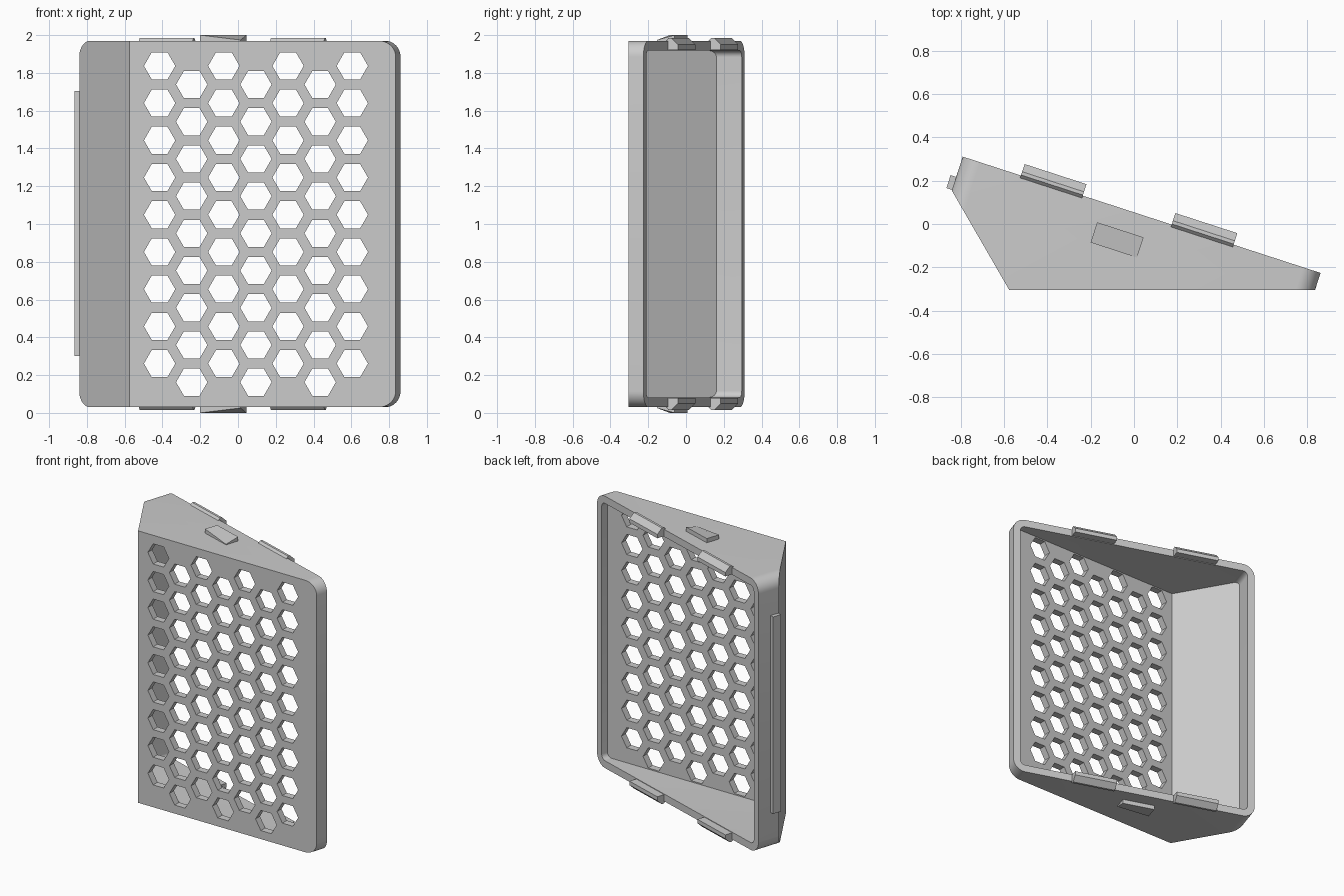
import bpy, bmesh, math
from mathutils import Vector

if "Cube" in bpy.data.objects:
    bpy.data.objects.remove(bpy.data.objects["Cube"], do_unlink=True)

grey = bpy.data.materials.new("light_grey_plastic")
grey.use_nodes = True
grey.diffuse_color = (0.6, 0.6, 0.6, 1)
grey.node_tree.nodes["Principled BSDF"].inputs["Base Color"].default_value = (0.6, 0.6, 0.6, 1)

TILT = math.radians(18)
C, S = math.cos(TILT), math.sin(TILT)


def local(u, v, z):
    """Point in the frame of the tilted open back: u along it, v out of it."""
    return Vector((u * C + v * S, -u * S + v * C, z))


def add_prism(bm, points, lo, hi, place):
    """Extrude a 2D outline from lo to hi; place(a, b, t) gives the position."""
    rings = [[bm.verts.new(place(a, b, t)) for a, b in points] for t in (lo, hi)]
    for ring in rings:
        bm.faces.new(ring)
    n = len(points)
    for i in range(n):
        j = (i + 1) % n
        bm.faces.new((rings[0][i], rings[0][j], rings[1][j], rings[1][i]))


def finish(name, bm):
    bmesh.ops.recalc_face_normals(bm, faces=bm.faces)
    mesh = bpy.data.meshes.new(name)
    bm.to_mesh(mesh)
    bm.free()
    mesh.materials.append(grey)
    obj = bpy.data.objects.new(name, mesh)
    bpy.context.collection.objects.link(obj)
    return obj


def prism(name, points, lo, hi, place):
    bm = bmesh.new()
    add_prism(bm, points, lo, hi, place)
    return finish(name, bm)


def select(obj):
    bpy.ops.object.select_all(action="DESELECT")
    obj.select_set(True)
    bpy.context.view_layer.objects.active = obj


def boolean(obj, cutter, operation):
    mod = obj.modifiers.new(operation.lower(), "BOOLEAN")
    mod.operation, mod.object, mod.solver = operation, cutter, "EXACT"
    select(obj)
    bpy.ops.object.modifier_apply(modifier=mod.name)
    bpy.data.objects.remove(cutter, do_unlink=True)


def rounded_rect(u0, u1, z0, z1, r, steps=10):
    corners = [(u1 - r, z1 - r), (u0 + r, z1 - r), (u0 + r, z0 + r), (u1 - r, z0 + r)]
    points = []
    for k, (cu, cz) in enumerate(corners):
        for i in range(steps + 1):
            a = math.radians(90) * (k + i / steps)
            points.append((cu + r * math.cos(a), cz + r * math.sin(a)))
    return points


def wedge_solid(name, plan, outline):
    """Triangular plan in x and y, trimmed by a rounded outline in u and z."""
    solid = prism(name, plan, -0.2, 2.2, lambda x, y, z: Vector((x, y, z)))
    trim = prism("trim", outline, -1, 1, lambda u, z, v: local(u, v, z))
    boolean(solid, trim, "INTERSECT")
    return solid


# Hollow housing, open at the tilted back
housing = wedge_solid("housing", [(-0.575, -0.305), (1.104, -0.305), (-0.963, 0.367)],
                      rounded_rect(-0.847, 0.888, 0.03, 1.97, 0.085))
cavity = wedge_solid("cavity", [(-0.546, -0.255), (1.108, -0.255), (-0.928, 0.407)],
                     rounded_rect(-0.797, 0.838, 0.082, 1.918, 0.035))
boolean(housing, cavity, "DIFFERENCE")

# Honeycomb openings through the front panel
bm = bmesh.new()
hexagon = [(0.083 * math.cos(math.radians(60 * k)), 0.083 * math.sin(math.radians(60 * k)))
           for k in range(6)]
for col in range(7):
    for row in range(9):
        x = -0.415 + 0.17 * col
        z = 1.837 - 0.197 * row - 0.0985 * (col % 2)
        add_prism(bm, [(x + a, z + b) for a, b in hexagon], -0.4, -0.23,
                  lambda a, b, t: Vector((a, t, b)))
boolean(housing, finish("hex_cutter", bm), "DIFFERENCE")

parts = [housing]

# Clips and thumb ramps, mirrored on the upper and lower sides
clip_profile = [(0.03, 1.922), (0.107, 1.922), (0.107, 1.95), (0.07, 1.985),
                (0.054, 1.985), (0.038, 1.968)]
for side, flip in (("upper", False), ("lower", True)):
    def height(z):
        return 2 - z if flip else z

    for label, u0 in (("right", -0.565), ("left", 0.166)):
        parts.append(prism(f"{side}_{label}_clip", clip_profile, u0, u0 + 0.3,
                           lambda v, z, u: local(u, v, height(z))))

    ramp = prism(f"{side}_ramp", [(-0.164, -0.143), (0.061, -0.143), (0.061, -0.045),
                                  (-0.164, -0.045)], 1.96, 2.0,
                 lambda u, v, z: local(u, v, height(z)))
    # One front corner of the ramp sinks almost flush with the housing
    ramp.data.vertices[5].co.z = height(1.974)
    parts.append(ramp)

# Long hinge rib on the short side wall
parts.append(prism("side_rib", [(-0.874, -0.11), (-0.874, -0.047), (-0.84, -0.047),
                                (-0.84, -0.11)], 0.3, 1.705, local))

for part in parts:
    select(part)
    bpy.ops.object.shade_smooth_by_angle(angle=math.radians(25))
